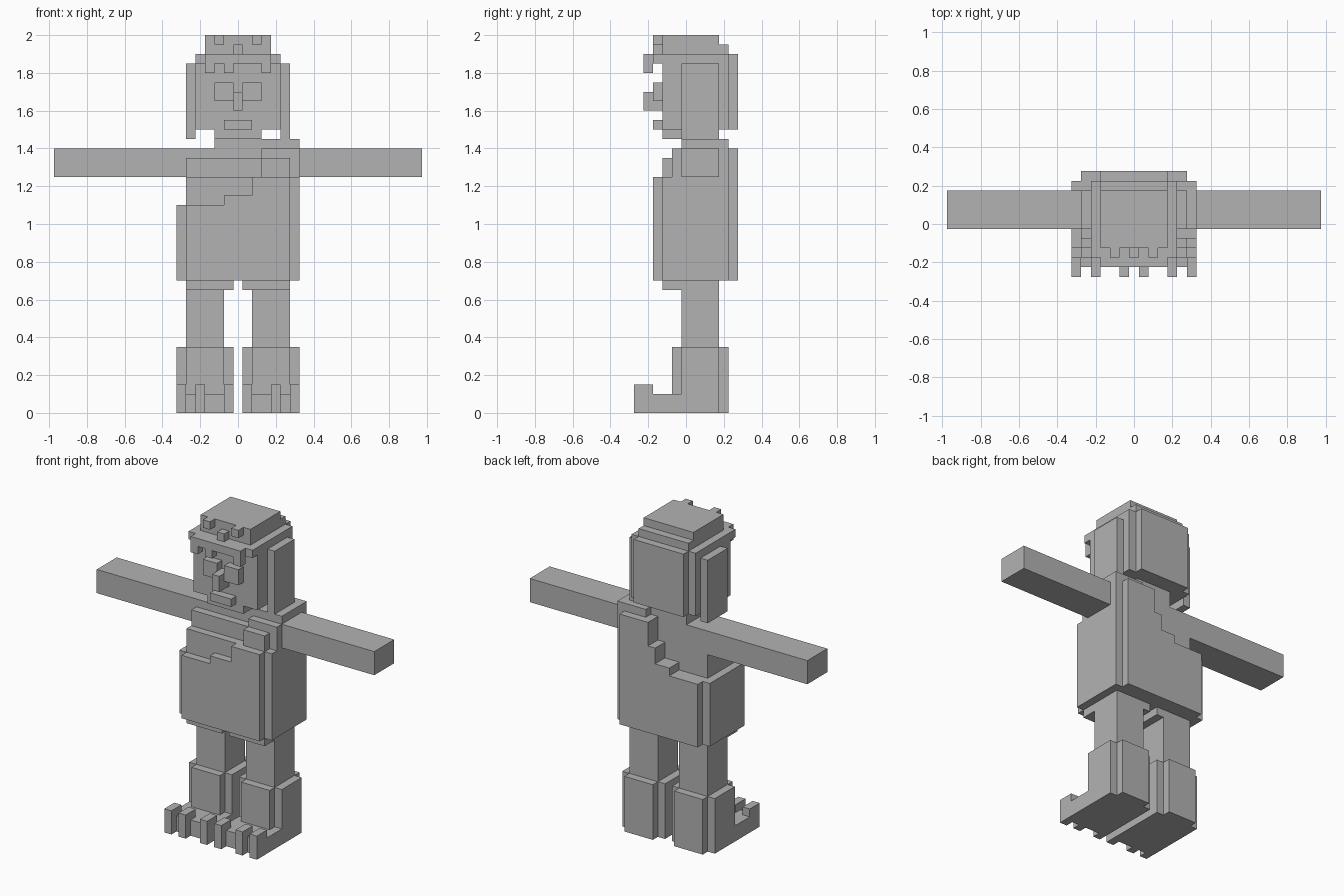
import bpy, bmesh

grey = bpy.data.materials.new("stone_grey")
grey.diffuse_color = (0.45, 0.45, 0.45, 1)


def part(name, *boxes, mirror=False):
    """One object from boxes given as x0, x1, y0, y1, z0, z1."""
    bm = bmesh.new()
    for x0, x1, y0, y1, z0, z1 in boxes:
        for a, b in ([(x0, x1), (-x1, -x0)] if mirror else [(x0, x1)]):
            vs = bmesh.ops.create_cube(bm, size=1)["verts"]
            for v in vs:
                v.co.x = (a + b) / 2 + v.co.x * (b - a)
                v.co.y = (y0 + y1) / 2 + v.co.y * (y1 - y0)
                v.co.z = (z0 + z1) / 2 + v.co.z * (z1 - z0)
    me = bpy.data.meshes.new(name)
    bm.to_mesh(me)
    bm.free()
    me.materials.append(grey)
    ob = bpy.data.objects.new(name, me)
    bpy.context.collection.objects.link(ob)
    return ob


# Feet and legs
part("boots",
     (.025, .325, -.025, .175, 0, .35),
     (.075, .275, -.075, -.025, 0, .35),
     (.075, .275, .175, .225, 0, .35), mirror=True)
part("foot_fronts",
     (.025, .325, -.225, -.075, 0, .1),
     (.025, .075, -.075, -.025, 0, .1),
     (.275, .325, -.075, -.025, 0, .1), mirror=True)
part("toes", *[(x, x + .05, -.275, -.175, 0, .15) for x in (.025, .175, .275)],
     mirror=True)
part("legs", (.075, .275, -.025, .175, .35, .7), mirror=True)
part("trouser_tops", (.025, .275, -.125, .175, .65, .7), mirror=True)

# Torso and stepped one-shoulder tunic
part("chest",
     (-.275, .275, -.125, .175, .7, 1.25),
     (-.275, .275, -.075, .175, 1.25, 1.35),
     (-.275, .275, -.025, .175, 1.35, 1.4))
part("tunic_front",
     (-.275, -.075, -.175, -.125, .7, 1.1),
     (-.075, .075, -.175, -.125, .7, 1.15),
     (.075, .275, -.175, -.125, .7, 1.25))
back_steps = [(-.275, -.075, 1.1), (-.075, .025, 1.15),
              (.025, .075, 1.25), (.075, .275, 1.4)]
part("tunic_back", *[(a, b, .175, .275, .7, z) for a, b, z in back_steps])
part("tunic_sides",
     (-.325, -.275, -.125, .225, .7, 1.1),
     (.275, .325, -.125, .225, .7, 1.25),
     (.275, .325, -.075, .225, 1.25, 1.4))
part("shoulder_strap",
     (.125, .275, -.125, -.075, 1.25, 1.35),
     (.125, .275, -.075, -.025, 1.25, 1.4),
     (.125, .325, -.025, .225, 1.4, 1.45))

# Arms held straight out
part("arms", (.275, .975, -.025, .175, 1.25, 1.4), mirror=True)

# Head
part("neck", (-.125, .125, -.025, .175, 1.4, 1.5))
part("chin", (-.125, .125, -.125, -.025, 1.45, 1.5))
part("head", (-.225, .225, -.125, .225, 1.5, 1.9))
part("side_hair", (.225, .275, -.025, .175, 1.45, 1.85), mirror=True)
part("back_hair", (-.175, .175, .225, .275, 1.5, 1.9))
part("top_hair",
     (-.175, .175, -.125, .225, 1.9, 1.95),
     (-.175, .175, -.125, .175, 1.95, 2))
part("hair_tufts",
     (-.125, -.075, -.175, -.125, 1.95, 2),
     (-.025, .025, -.175, -.125, 1.9, 1.95),
     (.075, .125, -.175, -.125, 1.95, 2))
part("fringe",
     (-.225, .225, -.175, -.125, 1.85, 1.9),
     (-.175, .175, -.225, -.175, 1.85, 1.9),
     *[(x, x + .05, -.225, -.175, 1.8, 1.85) for x in (-.175, -.075, .125)])

# Face
part("eyes", (.025, .125, -.175, -.125, 1.65, 1.75), mirror=True)
part("nose", (-.025, .025, -.225, -.125, 1.6, 1.7))
part("mouth", (-.075, .075, -.175, -.125, 1.5, 1.55))
